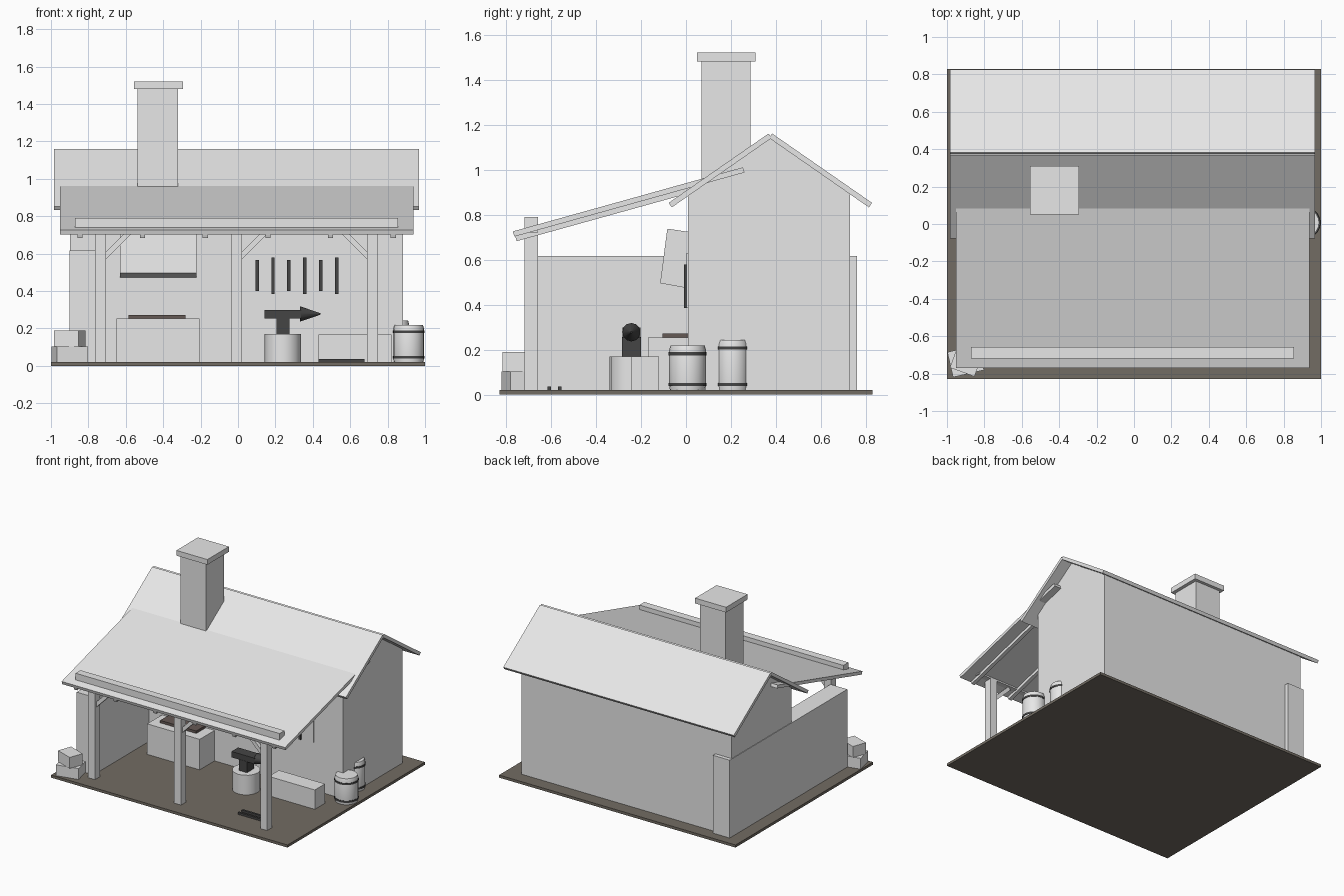
import bpy, bmesh, math
from mathutils import Matrix, Vector

if "Cube" in bpy.data.objects:
    bpy.data.objects.remove(bpy.data.objects["Cube"], do_unlink=True)


def material(name, r, g, b):
    m = bpy.data.materials.new(name)
    m.use_nodes = True
    m.diffuse_color = (r, g, b, 1)
    m.node_tree.nodes["Principled BSDF"].inputs["Base Color"].default_value = (r, g, b, 1)
    return m


PALE = material("pale grey", 0.8, 0.8, 0.8)
EARTH = material("brown earth", 0.17, 0.15, 0.125)
IRON = material("dark iron", 0.06, 0.06, 0.06)
COAL = material("coal brown", 0.13, 0.10, 0.09)


def finish(name, bm, mat, smooth=False):
    bmesh.ops.recalc_face_normals(bm, faces=bm.faces)
    mesh = bpy.data.meshes.new(name)
    bm.to_mesh(mesh)
    bm.free()
    mesh.materials.append(mat)
    ob = bpy.data.objects.new(name, mesh)
    bpy.context.collection.objects.link(ob)
    if smooth:
        bpy.ops.object.select_all(action='DESELECT')
        ob.select_set(True)
        bpy.context.view_layer.objects.active = ob
        bpy.ops.object.shade_smooth_by_angle(angle=math.radians(40))
    return ob


def box(name, x, y, z, mat=PALE, axis='Z', turn=0):
    """Box from (min, max) ranges, turned about its own centre."""
    bm = bmesh.new()
    bmesh.ops.create_cube(bm, size=1)
    mid = Vector([(r[0] + r[1]) / 2 for r in (x, y, z)])
    size = [r[1] - r[0] for r in (x, y, z)]
    bm.transform(Matrix.Translation(mid) @ Matrix.Rotation(math.radians(turn), 4, axis)
                 @ Matrix.Diagonal((*size, 1)))
    return finish(name, bm, mat)


def extrude_x(name, profile, x0, x1, mat=PALE):
    """Prism from a (y, z) side profile."""
    bm = bmesh.new()
    face = bm.faces.new([bm.verts.new((x0, y, z)) for y, z in profile])
    new = bmesh.ops.extrude_face_region(bm, geom=[face])["geom"]
    bmesh.ops.translate(bm, verts=[v for v in new if isinstance(v, bmesh.types.BMVert)],
                        vec=(x1 - x0, 0, 0))
    return finish(name, bm, mat)


def lathe(name, rings, centre, mat=PALE, sides=20, along_x=False):
    """Round solid from (radius, height) rings."""
    bm = bmesh.new()
    loops = []
    for r, h in rings:
        loops.append([bm.verts.new((r * math.cos(a), r * math.sin(a), h))
                      for a in (math.tau * i / sides for i in range(sides))])
    for a, b in zip(loops, loops[1:]):
        for i in range(sides):
            j = (i + 1) % sides
            bm.faces.new((a[i], a[j], b[j], b[i]))
    bm.faces.new(loops[0])
    bm.faces.new(loops[-1])
    turn = Matrix.Rotation(math.pi / 2, 4, 'Y') if along_x else Matrix()
    bm.transform(Matrix.Translation(centre) @ turn)
    return finish(name, bm, mat, True)


MID = -0.008   # centre line of the building
BASE = 0.004   # feet sit inside the ground slab

# Ground and house body
box("ground", (-1, 1), (-0.83, 0.83), (0, 0.02), EARTH)
box("house_walls", (MID - 0.89, MID + 0.89), (0.01, 0.73), (BASE, 0.9))
extrude_x("gable", [(0.01, 0.9), (0.73, 0.9), (0.375, 1.14)], MID - 0.89, MID + 0.89)
box("side_wall", (-0.902, -0.76), (-0.66, 0.76), (BASE, 0.615))

# Main roof: two slabs meeting at the ridge
RIDGE = 0.375
for side, label in ((1, "back"), (-1, "front")):
    slab = [(0.008, 1.16), (0.452, 0.852), (0.438, 0.832), (-0.005, 1.14)]
    extrude_x("roof_" + label, [(RIDGE + side * y, z) for y, z in slab],
              MID - 0.975, MID + 0.975)

# Porch roof with rafters underneath
extrude_x("porch_roof", [(-0.77, 0.725), (0.253, 1.01), (0.26, 0.987), (-0.763, 0.702)],
          MID - 0.945, MID + 0.945)
for i in range(6):
    x = MID - 0.837 + i * 0.335
    extrude_x("rafter", [(-0.76, 0.704), (0.1, 0.943), (0.105, 0.92), (-0.752, 0.682)],
              x - 0.014, x + 0.014)

# Porch beam, posts and braces
box("porch_beam", (MID - 0.863, MID + 0.863), (-0.718, -0.658), (0.72, 0.79))
for x, side in ((MID - 0.728, 1), (MID, 1), (MID + 0.728, -1)):
    box("post", (x - 0.029, x + 0.029), (-0.718, -0.658), (BASE, 0.73))
    cx = x + side * 0.085
    box("brace", (cx - 0.1, cx + 0.1), (-0.702, -0.674), (0.631, 0.659), axis='Y', turn=-45 * side)

# Chimney
box("chimney", (-0.537, -0.32), (0.07, 0.287), (0.85, 1.48))
box("chimney_cap", (-0.556, -0.294), (0.05, 0.31), (1.48, 1.52))

# Forge with coal bed and tilted hood
box("forge", (-0.65, -0.205), (-0.17, 0.02), (BASE, 0.253))
box("coal_bed", (-0.585, -0.28), (-0.105, 0.02), (0.25, 0.272), COAL)
extrude_x("forge_hood", [(-0.115, 0.495), (0.012, 0.472), (0.02, 0.722), (-0.083, 0.737)],
          -0.632, -0.222)

# Tool board with hanging tools
box("tool_board", (0.02, 0.635), (0.003, 0.02), (0.385, 0.63))
for i in range(6):
    x = 0.102 + i * 0.085
    half = 0.083 if i % 2 == 0 else 0.097
    box("hanging_tool", (x - 0.009, x + 0.009), (-0.009, 0.006), (0.482 - half, 0.482 + half), IRON)

# Anvil on its stump
lathe("stump", [(0.097, BASE), (0.097, 0.17)], (0.24, -0.243, 0), sides=16)
box("anvil_foot", (0.207, 0.275), (-0.285, -0.2), (0.17, 0.255), IRON)
box("anvil_top", (0.143, 0.337), (-0.283, -0.203), (0.252, 0.297), IRON)
lathe("anvil_horn", [(0.041, 0), (0.004, 0.108)], (0.332, -0.243, 0.277), IRON, 12, True)

# Bench box and iron bars on the floor
box("bench_box", (0.43, 0.82), (-0.243, -0.12), (BASE, 0.168))
for y in (-0.608, -0.562):
    box("iron_bar", (0.43, 0.675), (y - 0.008, y + 0.008), (0.02, 0.036), IRON)

# Barrels with iron hoops
for x, y, r, top in ((0.913, 0.007, 0.082, 0.218), (0.842, 0.207, 0.073, 0.243)):
    lathe("barrel", [(r - 0.006, BASE), (r, 0.04), (r, top - 0.02), (r - 0.006, top)], (x, y, 0))
    for z in (0.045, top - 0.037):
        lathe("barrel_hoop", [(r + 0.003, z - 0.007), (r + 0.003, z + 0.007)], (x, y, 0), IRON)

# Stacked crates
box("lower_crate", (-0.985, -0.815), (-0.802, -0.664), (BASE, 0.103), turn=13)
box("upper_crate", (-0.97, -0.83), (-0.795, -0.685), (0.103, 0.188), turn=-20)
